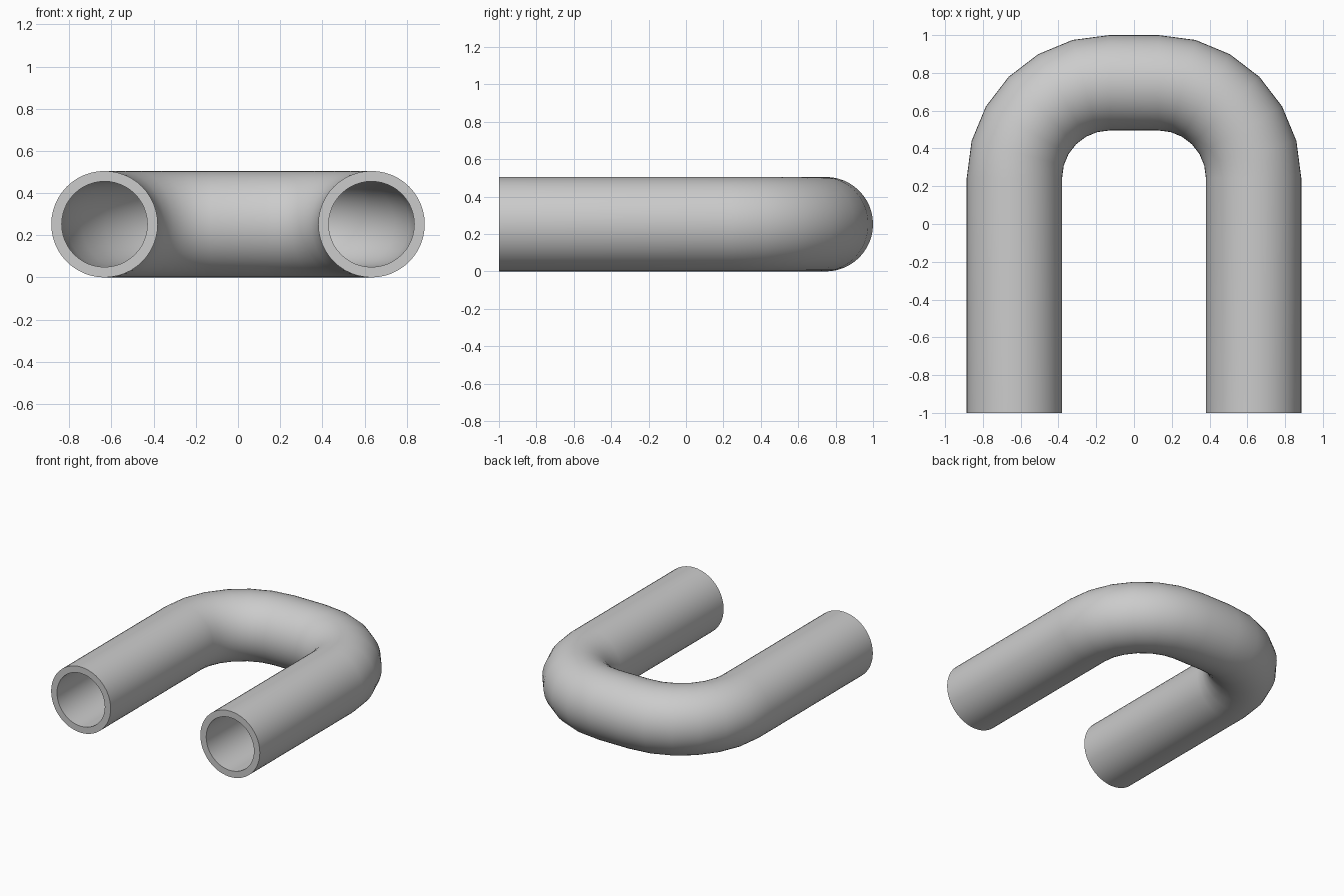
import bpy, bmesh, math
from mathutils import Vector

cube = bpy.data.objects.get("Cube")
if cube:
    bpy.data.objects.remove(cube, do_unlink=True)

OUTER, INNER = 0.2525, 0.203      # pipe radii
BEND = 0.503                      # centreline radius of each corner
CX, CY = 0.13, 0.2445             # corner centre
SIDES, STEPS = 48, 6

grey = bpy.data.materials.new("pipe_grey")
grey.use_nodes = True
colour = (0.6, 0.6, 0.6, 1)
grey.diffuse_color = colour
grey.node_tree.nodes["Principled BSDF"].inputs["Base Color"].default_value = colour

# Centreline: points and sideways directions, one half then mirrored
half = [(Vector((CX + BEND, -1, OUTER)), Vector((1, 0, 0)))]
for i in range(STEPS + 1):
    a = math.radians(90) * i / STEPS
    side = Vector((math.cos(a), math.sin(a), 0))
    half.append((Vector((CX, CY, OUTER)) + side * BEND, side))


def flip(v):
    return Vector((-v.x, v.y, v.z))


path = half + [(flip(p), flip(s)) for p, s in reversed(half)]

bm = bmesh.new()


def sweep(radius):
    """Rings of vertices along the path."""
    rings = []
    for p, side in path:
        ring = []
        for k in range(SIDES):
            t = math.tau * k / SIDES
            offset = side * math.cos(t) + Vector((0, 0, math.sin(t)))
            ring.append(bm.verts.new(p + offset * radius))
        rings.append(ring)
    return rings


def bridge(a, b):
    for k in range(SIDES):
        n = (k + 1) % SIDES
        bm.faces.new((a[k], a[n], b[n], b[k]))


# Outer wall, bore and the two end rims
outer, inner = sweep(OUTER), sweep(INNER)
for wall in (outer, inner):
    for a, b in zip(wall, wall[1:]):
        bridge(a, b)
for end in (0, -1):
    bridge(outer[end], inner[end])
bmesh.ops.recalc_face_normals(bm, faces=bm.faces)

mesh = bpy.data.meshes.new("u_bend_pipe")
bm.to_mesh(mesh)
bm.free()
mesh.materials.append(grey)
pipe = bpy.data.objects.new("u_bend_pipe", mesh)
bpy.context.collection.objects.link(pipe)

# Smooth walls with crisp rims
bpy.ops.object.select_all(action="DESELECT")
pipe.select_set(True)
bpy.context.view_layer.objects.active = pipe
bpy.ops.object.shade_smooth_by_angle(angle=math.radians(40))
